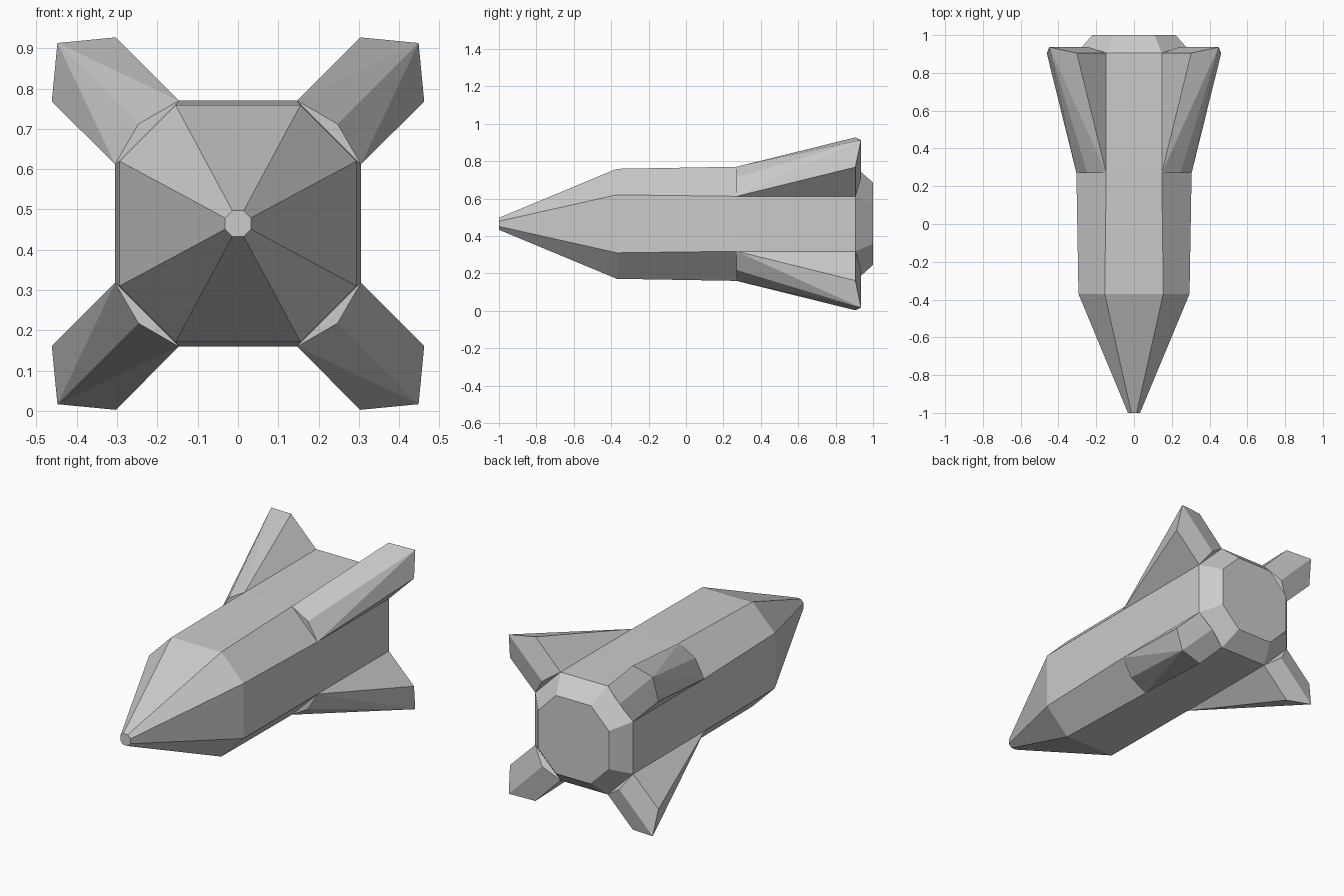
import bpy, bmesh

if "Cube" in bpy.data.objects:
    bpy.data.objects.remove(bpy.data.objects["Cube"])

ZC = 0.465  # height of the rocket axis


def finish(bm, name):
    bmesh.ops.recalc_face_normals(bm, faces=bm.faces)
    mesh = bpy.data.meshes.new(name)
    bm.to_mesh(mesh)
    bm.free()
    obj = bpy.data.objects.new(name, mesh)
    bpy.context.collection.objects.link(obj)
    return obj


def octagon(h, c):
    return [(c, h), (h, c), (h, -c), (c, -h), (-c, -h), (-h, -c), (-h, c), (-c, h)]


# Rocket hull: octagonal sections (y, half width, half flat) lofted nose to tail
sections = [(-1.0, 0.032, 0.014), (-0.37, 0.294, 0.155), (0.27, 0.305, 0.147),
            (0.905, 0.305, 0.147), (1.0, 0.22, 0.108)]
bm = bmesh.new()
rings = [[bm.verts.new((x, y, ZC + z)) for x, z in octagon(h, c)] for y, h, c in sections]
for a, b in zip(rings, rings[1:]):
    for i in range(8):
        j = (i + 1) % 8
        bm.faces.new((a[i], a[j], b[j], b[i]))
bm.faces.new(rings[0])
bm.faces.new(rings[-1])
finish(bm, "hull")


# Fins: ridged wedges growing out of the four diagonal hull faces
def fin(name, sx, sz):
    bm = bmesh.new()
    half = [(0.147, 0.27, 0.305), (0.303, 0.905, 0.462), (0.147, 0.905, 0.305)]
    ridge = [(0.247, 0.27, 0.247), (0.448, 0.936, 0.448), (0.24, 0.936, 0.24)]
    points = half + [(z, y, x) for x, y, z in half] + ridge
    for x, y, z in points:
        bm.verts.new((sx * x, y, ZC + sz * z))
    bmesh.ops.convex_hull(bm, input=bm.verts)
    bmesh.ops.dissolve_limit(bm, angle_limit=0.03, verts=bm.verts, edges=bm.edges)
    finish(bm, name)


for sx, side in ((1, "right"), (-1, "left")):
    for sz, level in ((1, "upper"), (-1, "lower")):
        fin(f"{level}_{side}_fin", sx, sz)
